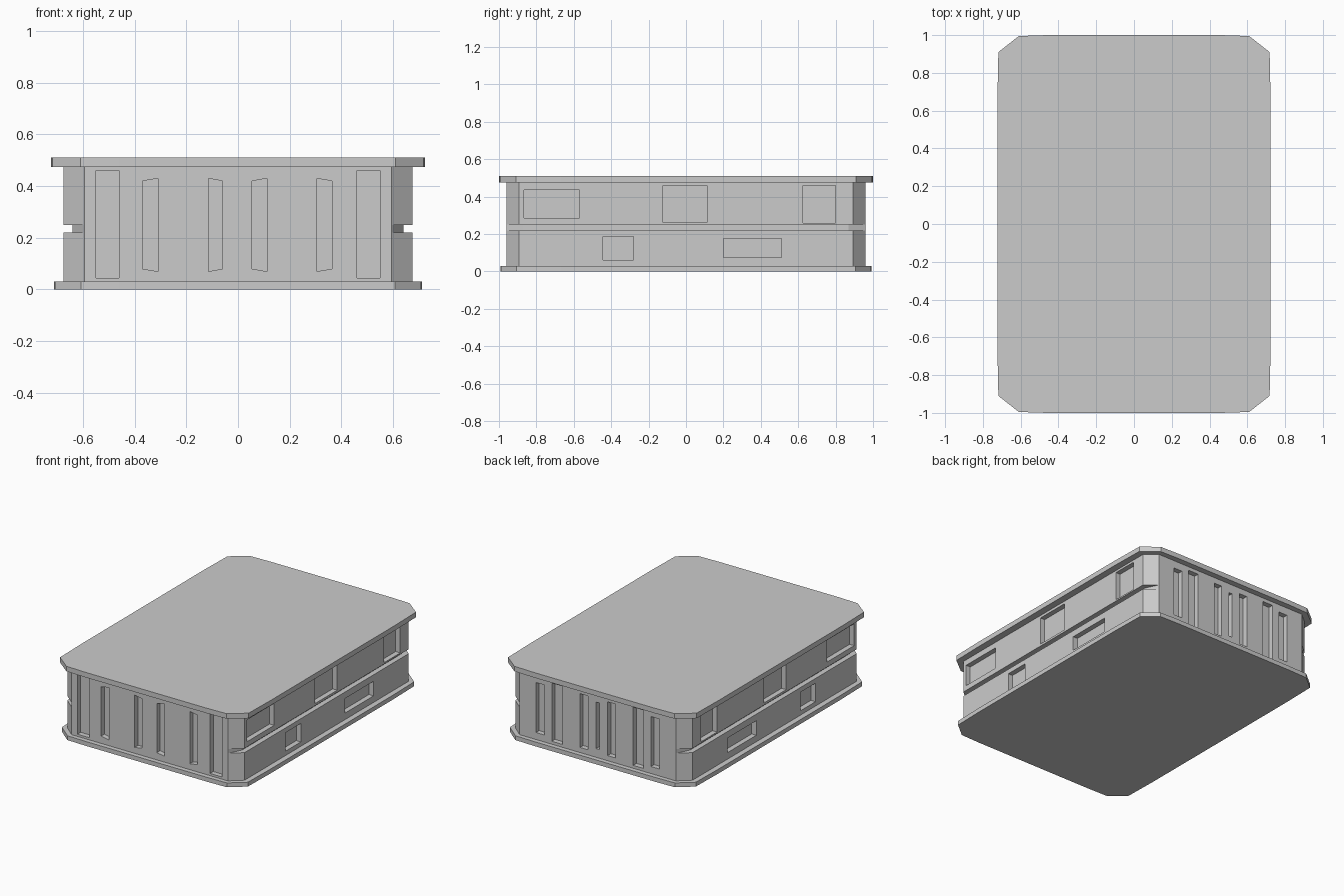
import bpy, bmesh

if "Cube" in bpy.data.objects:
    bpy.data.objects.remove(bpy.data.objects["Cube"])


def add_prism(bm, points, axis, lo, hi):
    """Extrude a 2D outline along an axis: 'z' uses (x, y), 'y' uses (x, z), 'x' uses (y, z)."""
    def place(p, d):
        return {'z': (p[0], p[1], d), 'y': (p[0], d, p[1]), 'x': (d, p[0], p[1])}[axis]
    a = [bm.verts.new(place(p, lo)) for p in points]
    b = [bm.verts.new(place(p, hi)) for p in points]
    bm.faces.new(a)
    bm.faces.new(b)
    n = len(points)
    for i in range(n):
        j = (i + 1) % n
        bm.faces.new((a[i], a[j], b[j], b[i]))


def finish(bm, name):
    bmesh.ops.recalc_face_normals(bm, faces=bm.faces)
    mesh = bpy.data.meshes.new(name)
    bm.to_mesh(mesh)
    bm.free()
    obj = bpy.data.objects.new(name, mesh)
    bpy.context.collection.objects.link(obj)
    return obj


def mirrored(quarter):
    """Mirror a quarter outline (running from +x side to +y side) into a full loop."""
    half = quarter + [(-x, y) for x, y in reversed(quarter)]
    return half + [(-x, -y) for x, y in half]


def rect(a0, a1, b0, b1):
    return [(a0, b0), (a1, b0), (a1, b1), (a0, b1)]


def prism_object(name, outline, z0, z1):
    bm = bmesh.new()
    add_prism(bm, outline, 'z', z0, z1)
    return finish(bm, name)


# Slightly bowed cover plates with clipped corners
prism_object("bottom_plate", mirrored([(0.713, 0.67), (0.708, 0.905), (0.607, 0.988), (0.46, 0.992)]), 0.0, 0.03)
prism_object("top_plate", mirrored([(0.723, 0.67), (0.718, 0.91), (0.61, 0.995), (0.46, 1.0)]), 0.475, 0.51)

# Main body
body = prism_object("body", mirrored([(0.675, 0.892), (0.595, 0.96)]), 0.03, 0.475)

DEPTH = 0.035
cut = bmesh.new()

# Groove round each long side and its corners
for s in (1, -1):
    groove = [(0.5915, 0.97), (0.64, 0.87), (0.64, -0.87), (0.5915, -0.97), (0.8, -0.97), (0.8, 0.97)]
    add_prism(cut, [(s * x, y) for x, y in groove], 'z', 0.22, 0.25)

# Rectangular recesses on both long sides: y0, y1, z0, z1
windows = [(-0.865, -0.57, 0.285, 0.435), (-0.125, 0.115, 0.265, 0.457), (0.625, 0.80, 0.26, 0.46),
           (-0.445, -0.28, 0.06, 0.187), (0.20, 0.51, 0.075, 0.175)]
for w in windows:
    for s in (1, -1):
        add_prism(cut, rect(*w), 'x', s * (0.675 - DEPTH), s * 0.75)

# Front slots: two tall straight ones, four with slanted ends
front = [rect(x, x + 0.09, 0.045, 0.46) for x in (-0.55, 0.46)]
for x0, x1, h0, h1 in [(-0.37, -0.31, 0.17, 0.18), (-0.115, -0.06, 0.18, 0.17),
                       (0.055, 0.112, 0.17, 0.18), (0.305, 0.363, 0.18, 0.17)]:
    front.append([(x0, 0.25 - h0), (x1, 0.25 - h1), (x1, 0.25 + h1), (x0, 0.25 + h0)])
for outline in front:
    add_prism(cut, outline, 'y', -1.05, -0.96 + DEPTH)

# Back slots: centre slit plus three mirrored pairs
back = [(-0.012, 0.012, 0.16)]
for x0, x1, h in [(0.075, 0.135, 0.185), (0.27, 0.35, 0.2), (0.405, 0.47, 0.172)]:
    back += [(x0, x1, h), (-x1, -x0, h)]
for x0, x1, h in back:
    add_prism(cut, rect(x0, x1, 0.25 - h, 0.25 + h), 'y', 0.96 - DEPTH, 1.05)

# Carve the recesses, then drop the cutter
cutter = finish(cut, "recess_cutter")
cutter.hide_render = True
mod = body.modifiers.new("recesses", 'BOOLEAN')
mod.operation = 'DIFFERENCE'
mod.solver = 'EXACT'
mod.object = cutter
bpy.context.view_layer.objects.active = body
bpy.ops.object.modifier_apply(modifier=mod.name)
bpy.data.objects.remove(cutter, do_unlink=True)
